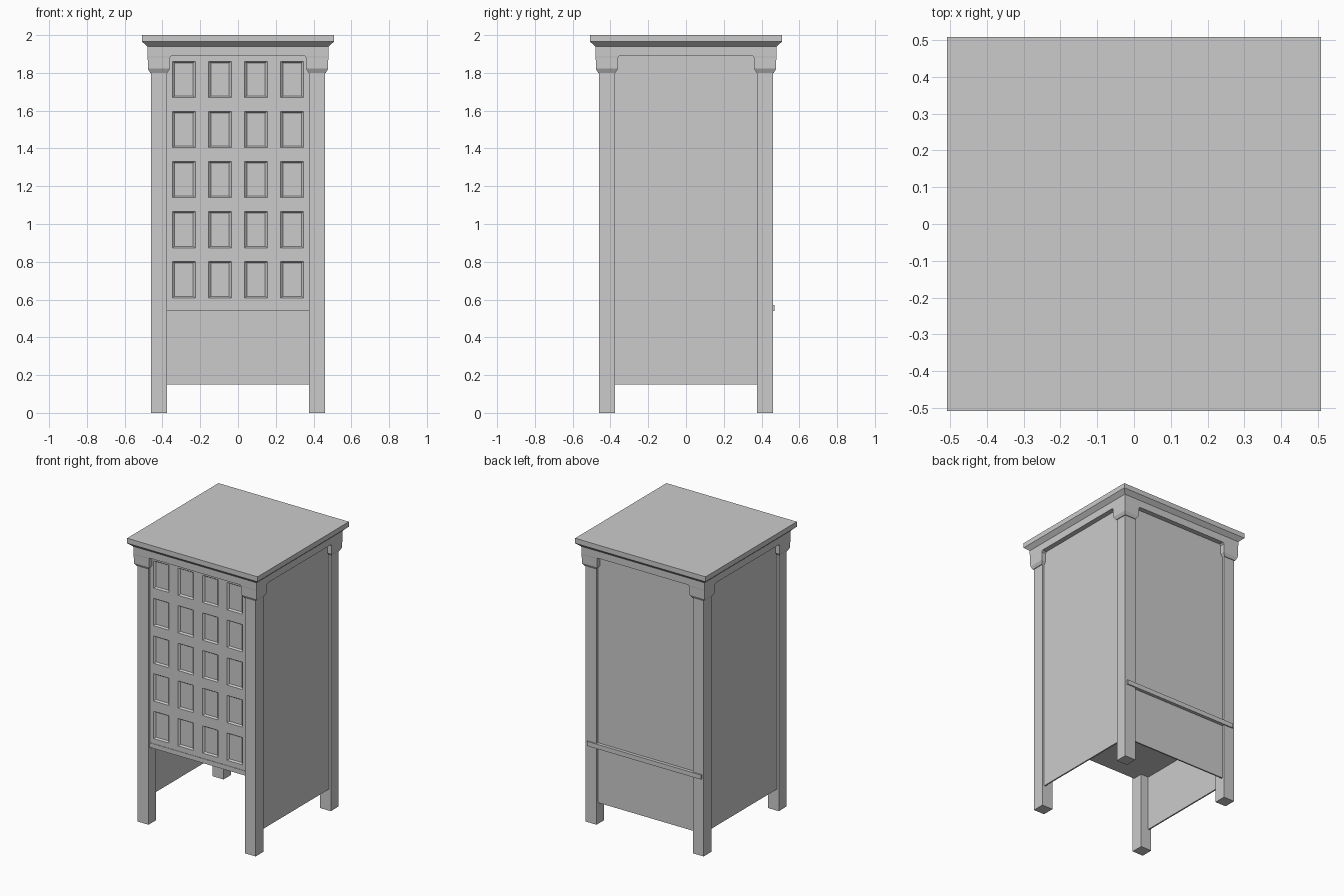
import bpy, bmesh

if "Cube" in bpy.data.objects:
    bpy.data.objects.remove(bpy.data.objects["Cube"])


def finish(name, bm):
    bmesh.ops.remove_doubles(bm, verts=bm.verts, dist=1e-5)
    bmesh.ops.recalc_face_normals(bm, faces=bm.faces)
    me = bpy.data.meshes.new(name)
    bm.to_mesh(me)
    bm.free()
    ob = bpy.data.objects.new(name, me)
    bpy.context.collection.objects.link(ob)
    return ob


def loft(name, levels):
    """Stack of rectangles (x0, x1, y0, y1, z) joined from bottom to top."""
    bm = bmesh.new()
    rings = [[bm.verts.new(p) for p in ((x0, y0, z), (x1, y0, z), (x1, y1, z), (x0, y1, z))]
             for x0, x1, y0, y1, z in levels]
    bm.faces.new(rings[0][::-1])
    bm.faces.new(rings[-1])
    for a, b in zip(rings, rings[1:]):
        for i in range(4):
            j = (i + 1) % 4
            bm.faces.new((a[i], a[j], b[j], b[i]))
    return finish(name, bm)


def box(name, x0, x1, y0, y1, z0, z1):
    return loft(name, [(x0, x1, y0, y1, z0), (x0, x1, y0, y1, z1)])


def post(name, sx, sy, levels):
    """Corner piece: levels are (inner, outer, z), placed in quadrant sx, sy."""
    rows = []
    for a, b, z in levels:
        xs, ys = sorted((a * sx, b * sx)), sorted((a * sy, b * sy))
        rows.append((*xs, *ys, z))
    return loft(name, rows)


# legs with their bracket-shaped capitals
for sy, depth in ((-1, "front"), (1, "back")):
    for sx, side in ((-1, "left"), (1, "right")):
        post(f"{depth}_{side}_leg", sx, sy, [(.375, .46, 0), (.375, .46, 1.81)])
        post(f"{depth}_{side}_bracket", sx, sy,
             [(.375, .465, 1.80), (.36, .477, 1.822), (.36, .478, 1.88),
              (.352, .479, 1.89)])

# frieze and cornice top with a sloped underside
loft("frieze", [(-.479, .479, -.479, .479, 1.89), (-.48, .48, -.48, .48, 1.94)])
loft("cornice_top", [(-h, h, -h, h, z) for h, z in ((.48, 1.94), (.508, 1.965), (.508, 2.0))])

# side and back panels
for sx, side in ((-1, "left"), (1, "right")):
    xs = sorted((sx * .435, sx * .445))
    box(f"{side}_panel", *xs, -.44, .44, .15, 1.90)
box("back_panel", -.44, .44, .435, .445, .15, 1.90)

# inner floor, its rear edge showing as a strip on the back
box("floor_board", -.445, .445, -.447, .468, .54, .572)

# front door: 4 x 5 grid of bevelled recessed panes
bm = bmesh.new()
FRONT, DEPTH, PX, PZ = -.445, .012, .191, .265


def rect(cx, cz, w, h, y):
    return [bm.verts.new((cx + i * w / 2, y, cz + k * h / 2))
            for i, k in ((-1, -1), (1, -1), (1, 1), (-1, 1))]


for c in range(4):
    for r in range(5):
        cx, cz = (c - 1.5) * PX, .705 + r * PZ
        rings = [rect(cx, cz, PX, PZ, FRONT), rect(cx, cz, .121, .192, FRONT),
                 rect(cx, cz, .097, .176, FRONT + DEPTH)]
        bm.faces.new(rings[2])
        for a, b in zip(rings, rings[1:]):
            for i in range(4):
                j = (i + 1) % 4
                bm.faces.new((a[i], a[j], b[j], b[i]))
# close the back of the door
border = [(-2 * PX, .5725), (2 * PX, .5725), (2 * PX, 1.8975), (-2 * PX, 1.8975)]
bmesh.ops.remove_doubles(bm, verts=bm.verts, dist=1e-5)
edges = [e for e in bm.edges if e.is_boundary]
ext = bmesh.ops.extrude_edge_only(bm, edges=edges)["geom"]
bmesh.ops.translate(bm, verts=[v for v in ext if isinstance(v, bmesh.types.BMVert)], vec=(0, .03, 0))
bm.faces.new([bm.verts.new((x, FRONT + .03, z)) for x, z in border])
finish("pane_door", bm)
